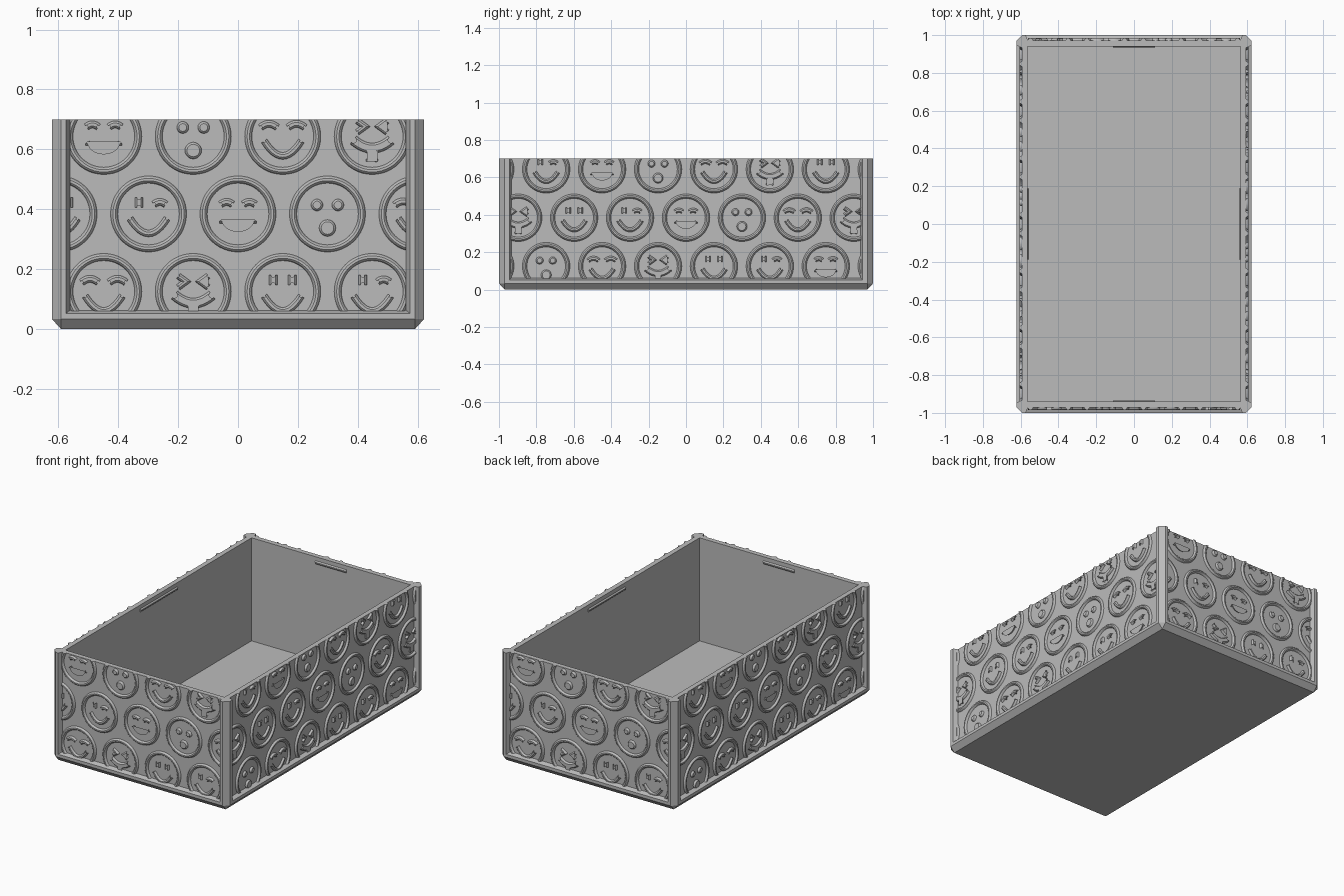
import bpy, bmesh, math
from mathutils import Vector, Matrix

if "Cube" in bpy.data.objects:
    bpy.data.objects.remove(bpy.data.objects["Cube"])

grey = bpy.data.materials.new("plain grey")
grey.use_nodes = True
grey.diffuse_color = (0.5, 0.5, 0.5, 1)
grey.node_tree.nodes["Principled BSDF"].inputs["Base Color"].default_value = (0.5, 0.5, 0.5, 1)

HX, HY, TOP = 0.622, 1.0, 0.70      # outer half sizes and height
CH, DEPTH = 0.03, 0.028             # chamfer and panel recess
PITCH, RELIEF = 0.299, 0.012        # badge spacing and relief height


def loft(bm, loops, cyclic=False):
    """Skin a list of equal point loops; cap the ends unless cyclic."""
    rings = [[bm.verts.new(p) for p in loop] for loop in loops]
    pairs = list(zip(rings, rings[1:] + rings[:1]))
    for a, b in pairs if cyclic else pairs[:-1]:
        for i in range(len(a)):
            j = (i + 1) % len(a)
            bm.faces.new((a[i], a[j], b[j], b[i]))
    if not cyclic:
        bm.faces.new(rings[0][::-1])
        bm.faces.new(rings[-1])


def finish(bm, name):
    bmesh.ops.remove_doubles(bm, verts=bm.verts, dist=1e-5)
    bmesh.ops.recalc_face_normals(bm, faces=bm.faces)
    mesh = bpy.data.meshes.new(name)
    bm.to_mesh(mesh)
    bm.free()
    mesh.materials.append(grey)
    return add(name, mesh)


def add(name, mesh, angle=0):
    ob = bpy.data.objects.new(name, mesh)
    ob.rotation_euler.z = angle
    bpy.context.collection.objects.link(ob)
    return ob


# Tray shell: chamfered plinth, recessed walls and cavity in one loft
def plan(inset, z, c=0.0):
    x, y = HX - inset, HY - inset
    return [Vector(p) for p in (
        (x, c - y, z), (x, y - c, z), (x - c, y, z), (c - x, y, z),
        (-x, y - c, z), (-x, c - y, z), (c - x, -y, z), (x - c, -y, z))]


bm = bmesh.new()
loft(bm, [plan(CH, 0), plan(0, 0.033, CH), plan(0, 0.052, CH), plan(DEPTH, 0.062),
          plan(DEPTH, TOP), plan(0.059, TOP), plan(0.059, 0.04)])
finish(bm, "tray_shell")

# Corner posts
bm = bmesh.new()
for sx in (-1, 1):
    for sy in (-1, 1):
        outline = ((0.06, DEPTH), (0.048, 0), (CH, 0), (0, CH),
                   (0, 0.055), (DEPTH, 0.066), (0.045, 0.045))
        loft(bm, [[Vector((sx * (HX - a), sy * (HY - b), z)) for a, b in outline]
                  for z in (0.04, TOP)])
finish(bm, "corner_posts")

# Small catch ridges inside the rim
bm = bmesh.new()
for k in range(4):
    reach, half = ((0.941, 0.11), (0.563, 0.187))[k % 2]
    turn = Matrix.Rotation(k * math.pi / 2, 3, 'Z')
    loft(bm, [[turn @ Vector((x, d - reach, z)) for d, z in
               ((-0.002, 0.652), (0.007, 0.661), (0.007, 0.668), (-0.002, 0.677))]
              for x in (-half, half)])
finish(bm, "catch_ridges")


# Relief shapes: a core path is swelled outward by a half width
def swell(core):
    """Return (point, outward direction) pairs around a closed core path."""
    def ray(a):
        return Vector((math.cos(a), math.sin(a)))
    if len(core) == 1:
        return [(core[0], ray(i * math.tau / 20)) for i in range(20)]
    out = []
    for i, p in enumerate(core):
        d1, d2 = p - core[i - 1], core[(i + 1) % len(core)] - p
        a1 = math.atan2(-d1.x, d1.y)
        a2 = math.atan2(-d2.x, d2.y)
        a1, a2 = a1 + math.pi, a2 + math.pi
        bend = (a2 - a1 + math.pi) % math.tau - math.pi
        if abs(bend) > 3.1:
            bend = math.pi
        if bend > 0.9:
            n = max(3, round(bend / 0.4))
            out += [(p, ray(a1 + bend * k / n)) for k in range(n + 1)]
        else:
            out.append((p, ray(a1 + bend / 2) / math.cos(bend / 2)))
    return out


def stroke(*pts):
    pts = [Vector(p) for p in pts]
    return pts + pts[-2:0:-1]


def arc(x, y, half, sag):
    """Sagging curve from (x - half, y) to (x + half, y)."""
    steps = [k / 6 - 1 for k in range(13)]
    return stroke(*[(x + half * t, y - sag * (1 - t * t)) for t in steps])


def both(make):
    return [make(-1), make(1)]


SMILE = (arc(0, -0.015, 0.062, 0.05), 0.0125)
half_disc = [Vector((0.061 * math.cos(a), -0.018 + 0.048 * math.sin(a)))
             for a in [math.pi + k * math.pi / 12 for k in range(13)]]
tongue = [Vector(p) for p in ((-0.02, -0.086), (0.02, -0.086), (0.02, -0.045), (-0.02, -0.045))]


def bar(s):
    return (stroke((s * 0.032, 0.022), (s * 0.032, 0.055)), 0.015)


def closed_eye(s):
    return (arc(s * 0.038, 0.032, 0.02, -0.008), 0.013)


FACES = [
    both(bar) + [SMILE],
    [bar(-1), closed_eye(1), SMILE],
    both(closed_eye) + [(half_disc, 0.014)],
    both(lambda s: ([Vector((s * 0.035, 0.03))], 0.021)) + [([Vector((0, -0.047))], 0.029)],
    both(lambda s: (arc(s * 0.046, 0.03, 0.028, -0.012), 0.013)) + [SMILE],
    both(lambda s: (stroke((s * 0.05, 0.052), (s * 0.024, 0.033), (s * 0.05, 0.014)), 0.0115))
    + [(arc(0, -0.012, 0.063, 0.027), 0.018), (tongue, 0.011)],
]
STEPS = ((0, -0.003), (0.001, 0), (0.004, 0.7 * RELIEF), (0.008, RELIEF))
RING = ((0.128, -0.003), (0.127, 0), (0.123, 0.7 * RELIEF), (0.119, RELIEF),
        (0.111, RELIEF), (0.107, 0.7 * RELIEF), (0.103, 0), (0.102, -0.003))


def badge(bm, kind, u, z, wall):
    circle = [(math.cos(k * math.tau / 48), math.sin(k * math.tau / 48)) for k in range(48)]
    loft(bm, [[Vector((u + r * c, -wall - d, z + r * s)) for c, s in circle]
              for r, d in RING], cyclic=True)
    for core, width in FACES[kind]:
        rim = swell(core)
        loft(bm, [[Vector((u + p.x + n.x * (width - cut), -wall - d, z + p.y + n.y * (width - cut)))
                   for p, n in rim] for cut, d in STEPS])


def badge_panel(name, half, wall):
    """Hexagonally packed badges, trimmed to the panel opening."""
    bm = bmesh.new()
    for z, shift, first in ((0.125, 0.5, 0), (0.384, 0, 2), (0.643, 0.5, 4)):
        for i in range(-4, 4):
            u = (i + shift) * PITCH
            if abs(u) < half + 0.12:
                badge(bm, (i + first) % 6, u, z, wall)
    for co, no in (((half, 0, 0), (1, 0, 0)), ((-half, 0, 0), (-1, 0, 0)),
                   ((0, 0, TOP), (0, 0, 1)), ((0, 0, 0.06), (0, 0, -1))):
        bmesh.ops.bisect_plane(bm, geom=bm.verts[:] + bm.edges[:] + bm.faces[:],
                               plane_co=co, plane_no=no, clear_outer=True)
        bmesh.ops.holes_fill(bm, edges=[e for e in bm.edges if e.is_boundary], sides=0)
    return finish(bm, name)


front = badge_panel("front_badges", 0.562, HY - DEPTH)
add("back_badges", front.data, math.pi)
side = badge_panel("left_badges", 0.936, HX - DEPTH)
side.rotation_euler.z = math.pi / 2
add("right_badges", side.data, -math.pi / 2)
